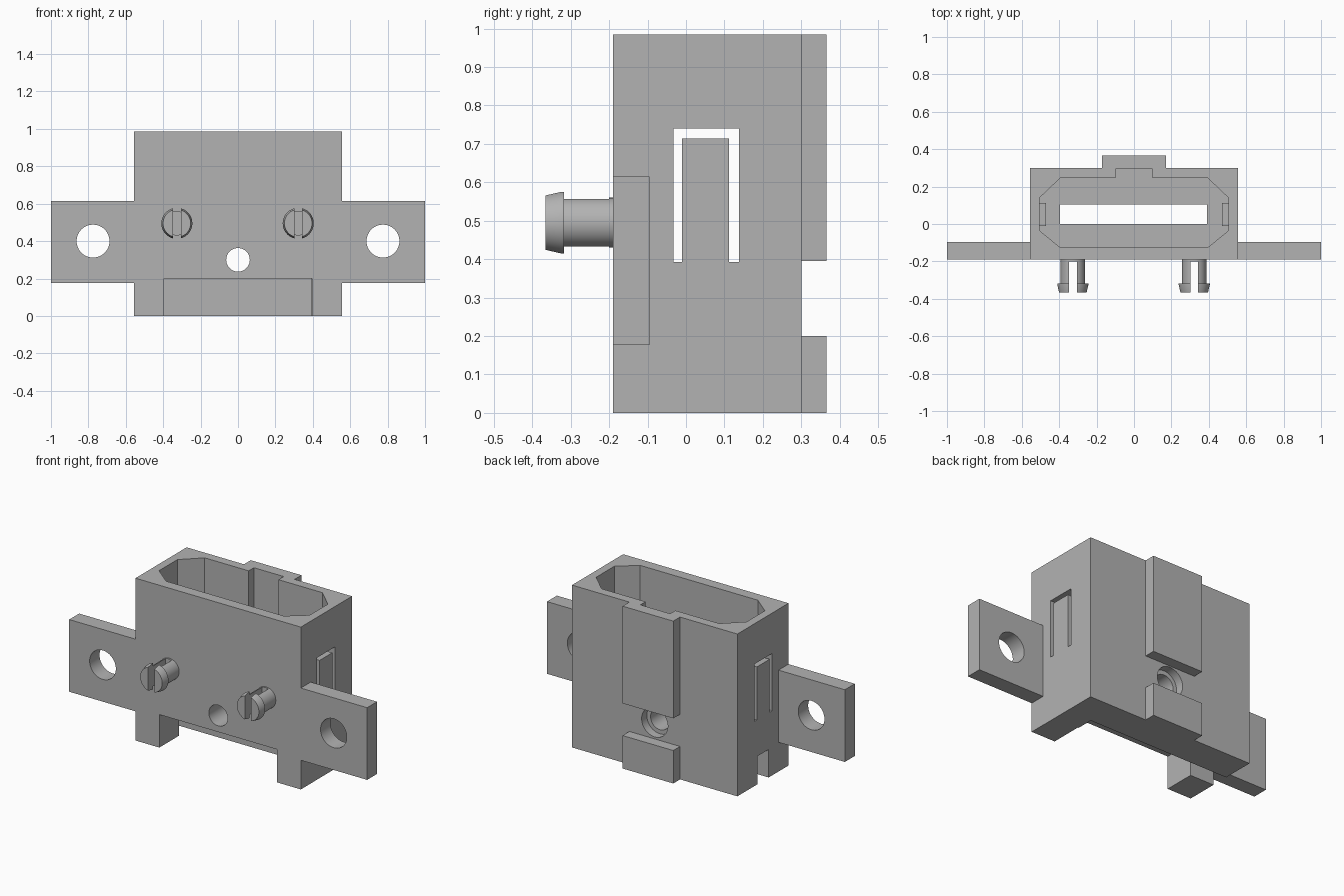
import bpy, bmesh, math
from mathutils import Matrix

cube = bpy.data.objects.get("Cube")
if cube:
    bpy.data.objects.remove(cube, do_unlink=True)

grey = bpy.data.materials.new("plain grey plastic")
grey.use_nodes = True
COLOUR = (0.45, 0.45, 0.45, 1)
grey.diffuse_color = COLOUR
grey.node_tree.nodes["Principled BSDF"].inputs["Base Color"].default_value = COLOUR


def make(name, bm):
    bmesh.ops.recalc_face_normals(bm, faces=bm.faces)
    mesh = bpy.data.meshes.new(name)
    bm.to_mesh(mesh)
    bm.free()
    mesh.materials.append(grey)
    ob = bpy.data.objects.new(name, mesh)
    bpy.context.scene.collection.objects.link(ob)
    return ob


def box(name, x0, x1, y0, y1, z0, z1):
    bm = bmesh.new()
    size = Matrix.Diagonal((x1 - x0, y1 - y0, z1 - z0, 1))
    centre = Matrix.Translation(((x0 + x1) / 2, (y0 + y1) / 2, (z0 + z1) / 2))
    bmesh.ops.create_cube(bm, size=1, matrix=centre @ size)
    return make(name, bm)


def bore(name, x, z, radius, y0, y1):
    bm = bmesh.new()
    place = Matrix.Translation((x, (y0 + y1) / 2, z)) @ Matrix.Rotation(math.pi / 2, 4, 'X')
    bmesh.ops.create_cone(bm, cap_ends=True, segments=48, radius1=radius,
                          radius2=radius, depth=y1 - y0, matrix=place)
    return make(name, bm)


def prism(name, outline, z0, z1):
    bm = bmesh.new()
    face = bm.faces.new([bm.verts.new((x, y, z0)) for x, y in outline])
    top = bmesh.ops.extrude_face_region(bm, geom=[face])["geom"]
    bmesh.ops.translate(bm, vec=(0, 0, z1 - z0),
                        verts=[v for v in top if isinstance(v, bmesh.types.BMVert)])
    return make(name, bm)


def combine(ob, tools, operation):
    """Bake boolean operations into ob and remove the tool objects."""
    for tool in tools:
        tool.hide_render = True
        mod = ob.modifiers.new("boolean", 'BOOLEAN')
        mod.operation, mod.solver, mod.object = operation, 'EXACT', tool
    graph = bpy.context.evaluated_depsgraph_get()
    graph.update()
    baked = bpy.data.meshes.new_from_object(ob.evaluated_get(graph))
    ob.modifiers.clear()
    ob.data = baked
    for tool in tools:
        bpy.data.objects.remove(tool, do_unlink=True)


FRONT, BACK, TOP = -0.19, 0.30, 0.985
HALF = 0.555

# Housing with mounting ears and the split rail on the back
housing = box("housing", -HALF, HALF, FRONT, BACK, 0, TOP)
combine(housing, [
    box("left_ear", 0.53, 1, FRONT, -0.095, 0.177, 0.615),
    box("right_ear", -1, -0.53, FRONT, -0.095, 0.177, 0.615),
    box("upper_rail", -0.17, 0.17, 0.28, 0.365, 0.395, TOP),
    box("lower_rail", -0.17, 0.17, 0.28, 0.365, 0, 0.2),
], 'UNION')

# Socket with chamfered corners and a key groove
half_outline = [(0.1, 0.295), (0.1, 0.245), (0.395, 0.245), (0.505, 0.14),
                (0.505, -0.035), (0.395, -0.125)]
outline = half_outline + [(-x, y) for x, y in reversed(half_outline)]
cutters = [prism("socket", outline, 0.39, 1.1)]

# Front notch, floor slot and the opening at one side of the foot
cutters += [
    box("front_notch", -0.395, 0.395, -0.3, 0.005, -0.1, 0.2),
    box("floor_slot", -0.395, 0.39, 0.0, 0.105, -0.1, 0.5),
    box("side_opening", -0.7, -0.38, 0.0, 0.105, -0.1, 0.17),
]

# Screw holes
cutters += [
    bore("left_ear_hole", 0.775, 0.4, 0.088, -0.4, 0.1),
    bore("right_ear_hole", -0.775, 0.4, 0.088, -0.4, 0.1),
    bore("centre_hole", 0, 0.3, 0.063, -0.4, 0.5),
    bore("centre_counterbore", 0, 0.3, 0.088, 0.25, 0.5),
]

# Slits around the spring latches in both side walls
for side in (-1, 1):
    x0, x1 = sorted((side * 0.48, side * 0.7))
    cutters += [
        box("front_slit", x0, x1, -0.033, -0.01, 0.392, 0.73),
        box("back_slit", x0, x1, 0.112, 0.138, 0.392, 0.73),
        box("top_slit", x0, x1, -0.033, 0.138, 0.714, 0.74),
    ]
combine(housing, cutters, 'DIFFERENCE')

# Hooks on the inside of the latches
for name, side in (("left", 1), ("right", -1)):
    x0, x1 = sorted((side * 0.47, side * 0.505))
    box(name + "_latch_hook", x0, x1, -0.01, 0.112, 0.62, 0.714)


# Split snap pegs on the front
def peg(name, x):
    profile = [(0, 0), (0.065, 0), (0.065, 0.128), (0.083, 0.128),
               (0.083, 0.135), (0.074, 0.175), (0, 0.175)]
    bm = bmesh.new()
    verts = [bm.verts.new((r, 0, d)) for r, d in profile]
    edges = [bm.edges.new(pair) for pair in zip(verts, verts[1:])]
    bmesh.ops.spin(bm, geom=verts + edges, axis=(0, 0, 1), cent=(0, 0, 0),
                   steps=40, angle=math.tau)
    bmesh.ops.remove_doubles(bm, verts=bm.verts, dist=0.0005)
    bmesh.ops.transform(bm, verts=bm.verts, matrix=Matrix.Translation((x, FRONT, 0.495))
                        @ Matrix.Rotation(math.pi / 2, 4, 'X'))
    ob = make(name, bm)
    combine(ob, [box("peg_slit", x - 0.021, x + 0.021, -0.5, -0.2, 0.3, 0.7)], 'DIFFERENCE')
    return ob


smooth = [housing, peg("left_peg", 0.322), peg("right_peg", -0.327)]

# Smooth the round walls and keep the edges sharp
for ob in smooth:
    bpy.ops.object.select_all(action='DESELECT')
    ob.select_set(True)
    bpy.context.view_layer.objects.active = ob
    bpy.ops.object.shade_smooth_by_angle(angle=math.radians(25))
